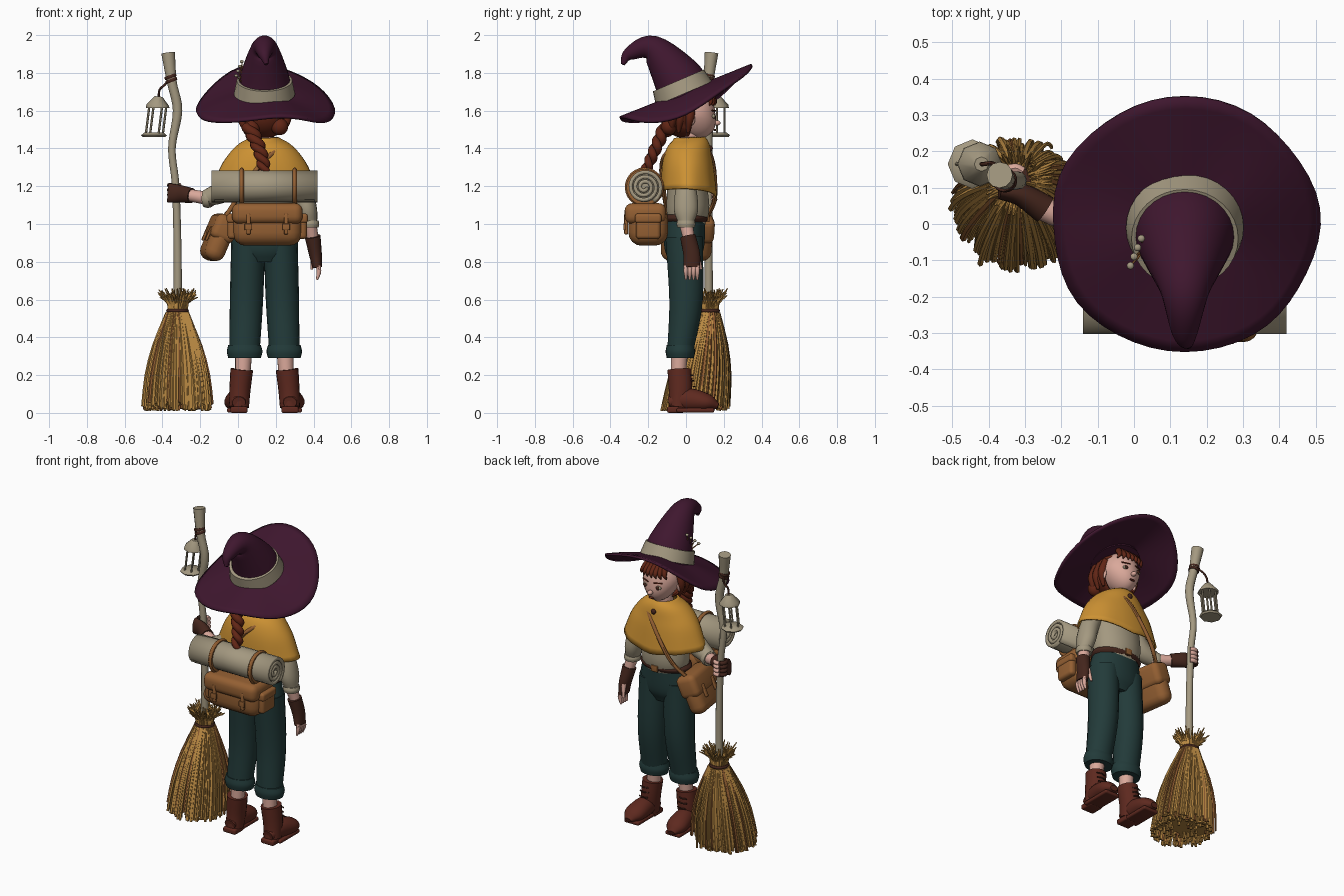
import bpy, bmesh, math, random
from mathutils import Vector, Matrix, Euler

if "Cube" in bpy.data.objects:
    bpy.data.objects.remove(bpy.data.objects["Cube"])
random.seed(4)

def paint(name, code):
    material = bpy.data.materials.new(name)
    material.use_nodes = True
    colour = [(channel / 255) ** 2.2 for channel in bytes.fromhex(code)] + [1]
    material.diffuse_color = colour
    material.node_tree.nodes["Principled BSDF"].inputs["Base Color"].default_value = colour
    return material

plum, beige, mustard = paint("plum", "411d32"), paint("beige", "a2977f"), paint("mustard", "cb9036")
green, red_brown, tan = paint("dark_green", "273d3c"), paint("red_brown", "5e2d24"), paint("tan_leather", "936036")
straw, auburn = paint("straw", "b98945"), paint("auburn", "612a1c")
skin, dark = paint("skin", "d9a799"), paint("dark_brown", "462a22")

def finish(bm, name, *materials, angle=45):
    """Turn a bmesh into a shaded object standing at the current origin."""
    bmesh.ops.recalc_face_normals(bm, faces=bm.faces)
    mesh = bpy.data.meshes.new(name)
    bm.to_mesh(mesh)
    bm.free()
    ob = bpy.data.objects.new(name, mesh)
    ob.location = origin
    bpy.context.collection.objects.link(ob)
    for material in materials:
        mesh.materials.append(material)
    bpy.ops.object.select_all(action='DESELECT')
    ob.select_set(True)
    bpy.context.view_layer.objects.active = ob
    bpy.ops.object.shade_smooth_by_angle(angle=math.radians(angle))
    return ob

def thicken(ob, thickness):
    modifier = ob.modifiers.new("thickness", 'SOLIDIFY')
    modifier.thickness, modifier.offset = thickness, 0

def spline(points, steps):
    """Smooth path through points of (x, y, z, radius[, second radius])."""
    knots = [Vector([*p, p[-1]][:5]) for p in points]
    knots = [2 * knots[0] - knots[1], *knots, 2 * knots[-1] - knots[-2]]
    path = []
    for a, b, c, d in zip(knots, knots[1:], knots[2:], knots[3:]):
        for t in (step / steps for step in range(steps)):
            path.append(b + ((c - a) * t + (2 * a - 5 * b + 4 * c - d) * t * t + (3 * b - a - 3 * c + d) * t ** 3) / 2)
    return path + [knots[-2]]

def bridge(bm, rings, material_index=0):
    for low, high in zip(rings, rings[1:]):
        for a, b, c, d in zip(low, low[1:] + low[:1], high[1:] + high[:1], high):
            bm.faces.new((a, b, c, d)).material_index = material_index

def add_tube(bm, points, sides=18, steps=5, caps=True, material_index=0):
    path, rings = spline(points, steps), []
    span = path[-1].xyz - path[0].xyz
    reference = Matrix.Identity(3)[max(range(3), key=lambda axis: abs(span[axis])) - 1]
    for before, here, after in zip(path[:1] + path, path, path[1:] + path[-1:]):
        along = (after.xyz - before.xyz).normalized()
        across = reference.cross(along).normalized()
        over = along.cross(across)
        rings.append([bm.verts.new(here.xyz + across * here[3] * math.cos(a) + over * here[4] * math.sin(a))
                      for a in (math.tau * side / sides for side in range(sides))])
    bridge(bm, rings, material_index)
    for ring in (rings[0], rings[-1]) if caps else ():
        bm.faces.new(ring).material_index = material_index

def tube(name, material, *strands, **options):
    bm = bmesh.new()
    for strand in strands:
        add_tube(bm, strand, **options)
    return finish(bm, name, material)

def collar(name, material, radii, half_height, *centres):
    """Rounded bands: cuffs, belts and bindings."""
    tube(name, material, *[[(*(Vector(centre) + Vector(half_height) * side), *(r * (1 - abs(side) / 12) for r in radii))
                            for side in (-1, 0, 1)] for centre in centres], sides=24)

def ball(name, material, size, *centres, shape=None):
    bm = bmesh.new()
    for centre in centres:
        bmesh.ops.create_uvsphere(bm, u_segments=24, v_segments=16, radius=1, matrix=Matrix.LocRotScale(centre, None, size))
    if shape:
        shape(bm)
    return finish(bm, name, material)

def box(name, material, size, bevel, *centres, turn=(0, 0, 0)):
    for centre in centres:
        bm = bmesh.new()
        bmesh.ops.create_cube(bm, size=1, matrix=Matrix.LocRotScale(centre, None, size))
        bmesh.ops.bevel(bm, geom=bm.edges[:], offset=bevel, segments=4, affect='EDGES', profile=.5)
        bm.transform(Euler(turn).to_matrix().to_4x4())
        finish(bm, name, material)

def pair(x, y, z):
    return (x, y, z), (-x, y, z)

# Hat: tilted brim drooping at the sides, curled crown, band and sprig
origin = Vector((.14, 0, 1.7))
bm, rings = bmesh.new(), []
for reach in (.3 + .7 * ring / 8 for ring in range(9)):
    rings.append([])
    for a in (math.tau * step / 48 for step in range(48)):
        x, y = .365 * reach * math.cos(a) * (1 + math.sin(5 * a + 1) / 50), .35 * reach * math.sin(a)
        rings[-1].append(bm.verts.new((x, y, .4 * y - .85 * x * x + reach * math.sin(4 * a) / 100)))
bridge(bm, rings)
thicken(finish(bm, "hat_brim", plum), .014)
tube("hat_crown", plum, [(0, 0, -.03, .15), (0, -.05, .08, .13), (0, -.18, .23, .07), (0, -.3, .2, .035),
                         (.01, -.335, .145, .01)], sides=28, steps=6)
tube("hat_band", beige, [(0, -.01, -.01, .162), (0, -.04, .06, .147)], sides=32)
buds = [(-.12 - .01 * i, -.04 - .025 * i, .16 - .025 * i) for i in range(4)]
tube("hat_sprig_stems", tan, *[[(-.11, -.07, .04, .004), (*bud, .003)] for bud in buds], sides=6)
ball("hat_sprig_flowers", beige, (.01, .01, .008), *buds)

# Head and face
def narrow_jaw(bm):
    for vert in bm.verts:
        drop = max(0, -vert.co.z)
        vert.co.x *= 1 - 2 * drop
        vert.co.y += drop / 4

def open_face(bm):
    hidden = [vert for vert in bm.verts if vert.co.y > .03 and vert.co.z < .06]
    bmesh.ops.delete(bm, geom=hidden, context='VERTS')

origin = Vector((.14, 0, 1.585))
ball("head", skin, (.115, .12, .13), (0, .035, 0), shape=narrow_jaw)
ball("nose", skin, (.015, .02, .014), (0, .163, -.05))
ball("ears", skin, (.012, .024, .034), *pair(.113, .025, -.03))
ball("eye_whites", beige, (.02, .01, .012), *pair(.045, .145, -.015))
ball("irises", dark, (.011, .006, .012), *pair(.045, .152, -.015))
ball("lips", red_brown, (.02, .007, .006), (0, .153, -.087))
tube("eyebrows", auburn, *[[(.02 * s, .157, .014, .004), (.07 * s, .138, .016, .004)] for s in (-1, 1)], sides=8)
tube("neck", skin, [(0, .01, -.22, .055), (0, .02, -.08, .048)])

# Hair: cap, fringe, side locks, knots and a twisted braid
thicken(ball("hair_cap", auburn, (.13, .134, .125), (0, 0, 0), shape=open_face), .012)
tube("hair_fringe", auburn, *[[(.02 * i, .1, .11, .02), (.026 * i, .15 - i * i / 450, .07, .014),
                               (.03 * i, .152 - i * i / 330, .042, .003)] for i in range(-3, 4)], sides=8)
tube("hair_side_locks", auburn, *[[(.1 * s, y, .06, .022), (.12 * s, y - .01, -.02, .024), (.1 * s, y - .02, -.1, .008)]
                                  for s in (-1, 1) for y in (-.06, -.02, .03)], sides=8)
ball("hair_knots", auburn, (.045, .04, .045), (.08, -.09, -.07), (-.07, -.1, -.08))
braid = [[(.08 * math.sin(t * 1.5) - .08 + .018 * math.cos(phase + 16 * t), -.11 - t / 9 + .014 * math.sin(phase + 16 * t),
           -.07 - t / 4, .027 - t / 100) for t in (i / 24 for i in range(25))] for phase in (0, math.pi)]
tube("braid", auburn, *braid, sides=10, steps=2)
collar("braid_tie", dark, (.026, .026), (0, 0, .01), (0, -.225, -.32))
tube("braid_tail", auburn, [(0, -.225, -.31, .02), (0, -.23, -.36, .004)])

# Cape: flared over both shoulders, with a rippled hem dipping at the front
origin = Vector((.14, 0, 0))
cape = tube("cape", mustard, [(0, .02, 1.455, .072, .078), (0, .02, 1.41, .145, .105), (0, .01, 1.32, .215, .13),
                              (0, .015, 1.17, .27, .145)], sides=40, caps=False)
for vert in cape.data.vertices:
    a, hang = math.atan2(vert.co.y, vert.co.x), max(0, 1.35 - vert.co.z)
    vert.co.z += hang * (abs(math.cos(a)) / 2 - max(0, math.sin(a))) / 5
    vert.co.x += hang * math.cos(9 * a) / 30
thicken(cape, .01)
ball("cape_button", dark, (.016, .012, .016), (0, .13, 1.4))

# Torso, belt and trousers
tube("shirt", beige, [(0, 0, 1, .14, .1), (0, .01, 1.1, .155, .115), (0, 0, 1.3, .14, .09), (0, 0, 1.42, .06, .05)])
tube("trouser_seat", green, [(0, -.01, .8, .12, .075), (0, -.01, .88, .178, .107), (0, 0, 1.04, .15, .105)])
collar("belt", dark, (.166, .117), (0, 0, .02), (0, 0, 1.03))
box("belt_buckle", tan, (.045, .012, .04), .004, (0, .118, 1.03))
for s, side in ((-1, "right"), (1, "left")):
    tube(side + "_trouser_leg", green, [(.085 * s, -.01, .93, .09, .1), (.095 * s, 0, .6, .088, .09),
                                        (.105 * s, -.03, .33, .08, .07)])
    collar(side + "_trouser_cuff", green, (.094, .078), (0, 0, .035), (.105 * s, -.03, .325))
    tube(side + "_ankle", skin, [(.115 * s, -.04, .2, .04), (.11 * s, -.035, .32, .045)])
    # Boots
    tube(side + "_boot_shaft", red_brown, [(.135 * s, -.04, .03, .053), (.13 * s, -.03, .12, .056, .062),
                                           (.12 * s, -.035, .23, .06, .064)])
    tube(side + "_boot_foot", red_brown, [(.135 * s, -.09, .055, .03, .035), (.14 * s, 0, .07, .06, .055),
                                          (.15 * s, .11, .055, .047, .063), (.154 * s, .17, .035, .015, .025)])
    box(side + "_boot_sole", red_brown, (.105, .2, .024), .01, (.146 * s, .05, .014))
    box(side + "_boot_heel", red_brown, (.09, .09, .034), .01, (.135 * s, -.055, .017))
    tube(side + "_boot_laces", dark, *[[(.135 * s + x, .036 - abs(x) / 3 + drop * drop * 3, .2 - drop, .004)
                                        for x in (-.03, 0, .03)] for drop in (0, .03, .06)], sides=6)

# Hanging arm
tube("left_sleeve", beige, [(.11, 0, 1.34, .045), (.19, 0, 1.2, .055), (.225, 0, 1.08, .053, .065), (.24, 0, 1, .04)])
collar("left_sleeve_cuff", beige, (.05, .05), (0, 0, .018), (.24, 0, 1))
tube("left_forearm", skin, [(.24, 0, 1, .036), (.26, .02, .9, .03)])
tube("left_glove", dark, [(.255, .01, .935, .042), (.27, .03, .84, .034, .045), (.28, .03, .77, .026, .045)])
tube("left_thumb", skin, [(.26, .06, .84, .015), (.25, .08, .76, .007)])
tube("left_fingers", skin, *[[(.285, y, .78, .013), (.288, y, .745, .012), (.278, y, .705, .006)]
                             for y in (0, .02, .04, .06)], sides=8)

# Arm reaching out to the broom
tube("right_sleeve", beige, [(-.11, 0, 1.34, .045), (-.2, -.02, 1.19, .06), (-.31, 0, 1.135, .044)])
collar("right_sleeve_cuff", beige, (.05, .05), (.018, -.006, 0), (-.3, 0, 1.135))
tube("right_forearm", skin, [(-.27, -.01, 1.13, .036), (-.41, .05, 1.155, .032)])
tube("right_glove", dark, [(-.385, .04, 1.15, .04), (-.45, .08, 1.16, .032, .047), (-.51, .09, 1.165, .022, .052)])

# Broom: gripping half-gloved fingers, gnarled handle, bristles and bindings
origin = Vector((-.32, .12, 0))
for name, material, angles in (("glove_fingers", dark, (-2.5, -3.4, -4.3)), ("right_fingertips", skin, (-4.3, -4.9, -5.5))):
    tube(name, material, *[[(.034 * math.cos(a) - .01, .034 * math.sin(a), 1.13 + .025 * i, .013) for a in angles]
                           for i in range(4)], sides=8)
tube("broom_handle", beige, [(0, 0, .45, .024), (0, 0, .85, .021), (-.01, 0, 1.2, .02), (-.03, 0, 1.4, .02),
                             (0, 0, 1.6, .025), (-.03, 0, 1.75, .026), (-.05, .015, 1.905, .036)], sides=12)

def bristle(angle, spread, tip, width):
    strand = []
    for z in (.53, .36, .2, tip):
        radius = .045 + .12 * spread * (1 - (z / .55) ** 2)
        strand.append((radius * math.cos(angle), radius * math.sin(angle) + (z - .53) / 7, z, width))
    return strand

tube("broom_core", straw, [(0, (z - .53) / 7, z, .05 + .1 * (1 - (z / .55) ** 2)) for z in (.05, .2, .36, .53)])
bm = bmesh.new()
for i in range(420):
    angle, spread, width = random.uniform(0, math.tau), random.uniform(.8, 1.1), random.uniform(.005, .01)
    if i % 12 == 0:
        spread *= 1.2
    if i % 5 == 0:
        spread = random.uniform(.1, .8)
    add_tube(bm, bristle(angle, spread, random.uniform(.01, .06), width), sides=5, steps=2, material_index=int(i % 9 == 0))
    if i % 4 == 0:
        tuft = [(r * math.cos(angle), r * math.sin(angle), z, w) for r, z, w in
                ((.04, .52, width), (.05, .58, width), (.09 * spread, random.uniform(.61, .66), .003))]
        add_tube(bm, tuft, sides=5, steps=2)
finish(bm, "broom_bristles", straw, tan)
collar("broom_bindings", dark, (.06, .06), (0, 0, .01), *[(0, 0, z) for z in (.5, .52, .54)])
collar("handle_lashing", dark, (.033, .033), (-.003, 0, .008), (-.033, 0, 1.76), (-.038, 0, 1.78))

# Lantern hanging from the handle
origin = Vector((-.435, .165, 1.46))
tube("lantern_base", beige, [(-.01, 0, 0, .06), (-.01, 0, .01, .068), (-.01, 0, .025, .05)], sides=8, steps=1)
tube("lantern_roof", beige, [(.01, 0, .155, .062), (.01, 0, .17, .06), (.015, 0, .215, .02)], sides=8, steps=1)
tube("lantern_posts", beige, *[[(.045 * math.cos(a) + z / 8 - .01, .045 * math.sin(a), z, .006) for z in (.01, .16)]
                               for a in (i * math.pi / 3 for i in range(6))], sides=6)
tube("lantern_hook", dark, [(.015, 0, .2, .006), (.02, 0, .25, .006), (.05, 0, .28, .006), (.07, -.03, .31, .006)], sides=8)

# Bedroll: a rolled sheet with straps
origin = Vector((.14, -.22, 1.195))
bm = bmesh.new()
turns = [(.012 + .078 * i / 60, -math.tau * i / 19) for i in range(61)]
near, far = [[bm.verts.new((x, r * math.cos(a), r * math.sin(a))) for r, a in turns] for x in (-.28, .28)]
for corners in zip(near, near[1:], far[1:], far):
    bm.faces.new(corners)
thicken(finish(bm, "bedroll", beige), .02)
tube("bedroll_filling", beige, [(-.265, 0, 0, .08), (.265, 0, 0, .08)])
collar("bedroll_straps", tan, (.104, .104), (.012, 0, 0), (-.12, 0, 0), (.16, 0, 0))

# Backpack
origin = Vector((.155, -.2, 1))
box("backpack_body", tan, (.37, .21, .21), .07, (0, 0, -.01))
box("backpack_flap", tan, (.375, .22, .11), .04, (0, -.015, .055))
box("backpack_strap", tan, (.022, .02, .11), .006, (-.1, -.117, 0), (.1, -.117, 0))
box("backpack_buckle", tan, (.04, .012, .035), .004, (-.1, -.125, -.015), (.1, -.125, -.015))
box("backpack_pocket", tan, (.05, .13, .13), .02, *pair(.185, 0, -.015))
box("backpack_pocket_flap", tan, (.06, .14, .05), .015, *pair(.185, 0, .03))

# Satchel on the hip and its shoulder strap
origin = Vector((-.105, .005, .925))
tilt = (0, .4, .15)
box("satchel_body", tan, (.11, .27, .25), .05, (0, 0, 0), turn=tilt)
box("satchel_flap", tan, (.13, .28, .14), .035, (0, 0, .055), turn=tilt)
box("satchel_buckle", tan, (.014, .026, .08), .005, (-.064, -.06, 0), (-.064, .06, 0), turn=tilt)
route = [(.02, .1, .1), (.12, .148, .22), (.27, .125, .44), (.35, .02, .49), (.3, -.095, .46), (.2, -.135, .36), (.03, -.1, .1)]
tube("shoulder_strap", tan, *[[(*point, .012) for point in route]], sides=8)
